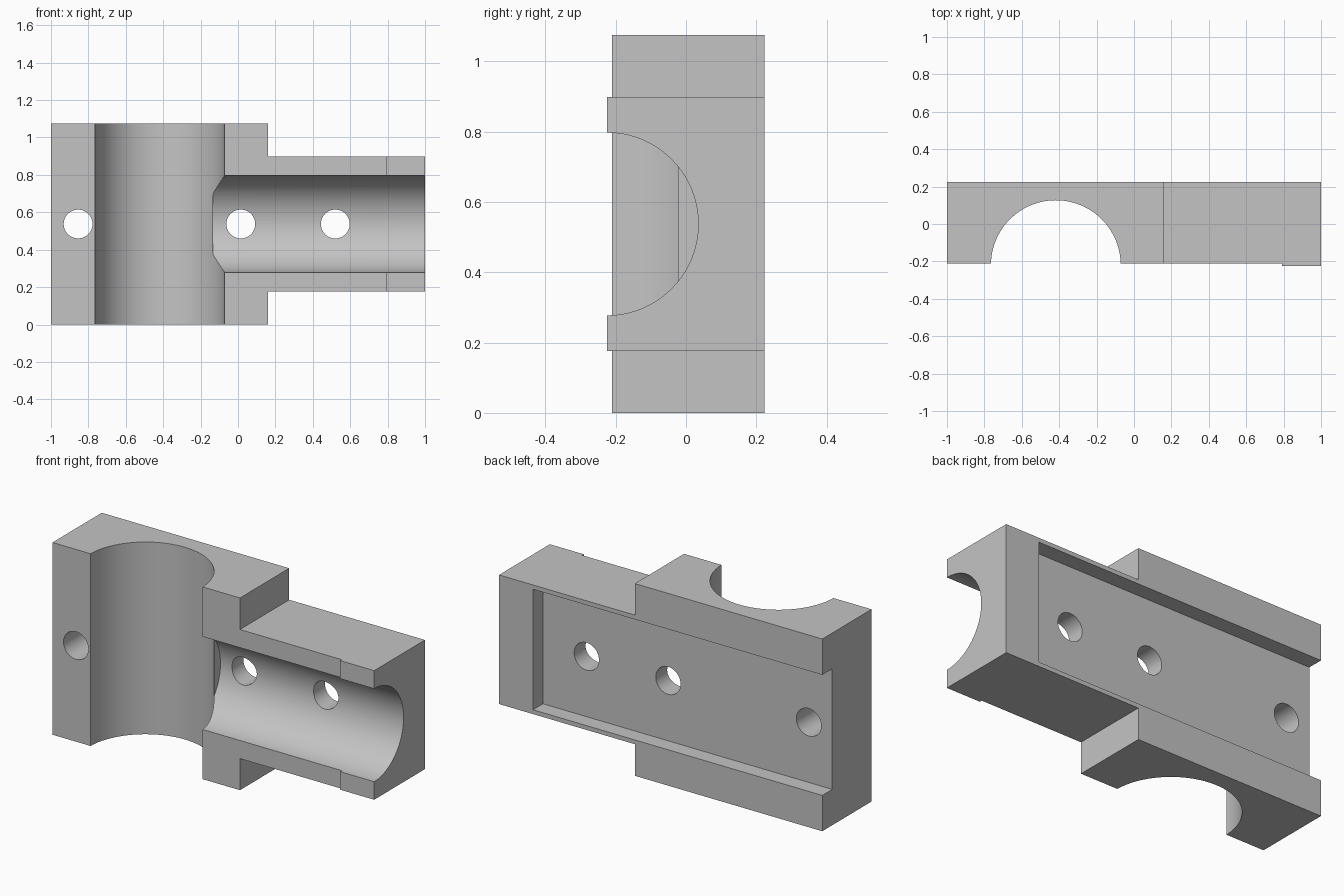
import bpy
import bmesh
from math import pi, radians
from mathutils import Matrix

cube = bpy.data.objects.get("Cube")
if cube:
    bpy.data.objects.remove(cube, do_unlink=True)

HEIGHT = 1.075
MID = HEIGHT / 2            # height of the horizontal axis of symmetry
FRONT, BACK = -0.225, 0.224
STEP_X, LIP_X = 0.16, 0.79
ARM_HALF = 0.361

grey = bpy.data.materials.new("plain grey")
colour = (0.55, 0.55, 0.55, 1)
grey.diffuse_color = colour
grey.use_nodes = True
grey.node_tree.nodes["Principled BSDF"].inputs["Base Color"].default_value = colour


def finish(name, bm):
    bmesh.ops.recalc_face_normals(bm, faces=bm.faces)
    mesh = bpy.data.meshes.new(name)
    bm.to_mesh(mesh)
    bm.free()
    mesh.materials.append(grey)
    obj = bpy.data.objects.new(name, mesh)
    bpy.context.collection.objects.link(obj)
    return obj


def box(name, low, high):
    bm = bmesh.new()
    size = [b - a for a, b in zip(low, high)]
    centre = [(a + b) / 2 for a, b in zip(low, high)]
    bmesh.ops.create_cube(bm, size=1, matrix=Matrix.Translation(centre) @ Matrix.Diagonal((*size, 1)))
    return finish(name, bm)


def cylinder(name, centre, radius, depth, axis, sides=96):
    turn = {"X": Matrix.Rotation(pi / 2, 4, "Y"),
            "Y": Matrix.Rotation(pi / 2, 4, "X"),
            "Z": Matrix.Identity(4)}[axis]
    bm = bmesh.new()
    bmesh.ops.create_cone(bm, cap_ends=True, segments=sides, radius1=radius, radius2=radius,
                          depth=depth, matrix=Matrix.Translation(centre) @ turn)
    return finish(name, bm)


# Body: T-shaped outline in x and z, extruded from front to back
upper = [(-1, MID), (STEP_X, MID), (STEP_X, ARM_HALF), (1, ARM_HALF)]
outline = [(x, MID + h) for x, h in upper] + [(x, MID - h) for x, h in reversed(upper)]
bm = bmesh.new()
face = bm.faces.new([bm.verts.new((x, FRONT, z)) for x, z in outline])
sweep = bmesh.ops.extrude_face_region(bm, geom=[face])
verts = [v for v in sweep["geom"] if isinstance(v, bmesh.types.BMVert)]
bmesh.ops.translate(bm, verts=verts, vec=(0, BACK - FRONT, 0))
body = finish("clamp_body", bm)

# Cutters: lowered front (leaves the end lip), back channel, two bores, screw holes
cutters = [
    box("front_recess_cutter", (-2, -1, -1), (LIP_X, -0.211, 2)),
    box("back_channel_cutter", (-2, 0.136, MID - 0.337), (LIP_X, 1, MID + 0.337)),
    cylinder("upright_bore_cutter", (-0.418, -0.22, MID), 0.347, 3, "Z"),
    cylinder("side_bore_cutter", (0.932, -0.225, MID), 0.26, 2.13, "X"),
]
for x in (-0.855, 0.015, 0.52):
    cutters.append(cylinder("screw_hole_cutter", (x, 0, MID), 0.077, 2, "Y", 48))

bpy.context.view_layer.objects.active = body
for cutter in cutters:
    cut = body.modifiers.new(cutter.name, "BOOLEAN")
    cut.operation = "DIFFERENCE"
    cut.solver = "EXACT"
    cut.object = cutter
    bpy.ops.object.modifier_apply(modifier=cut.name)
    bpy.data.objects.remove(cutter, do_unlink=True)

# Smooth bores with crisp edges
bpy.ops.object.select_all(action="DESELECT")
body.select_set(True)
bpy.ops.object.shade_smooth_by_angle(angle=radians(25))
